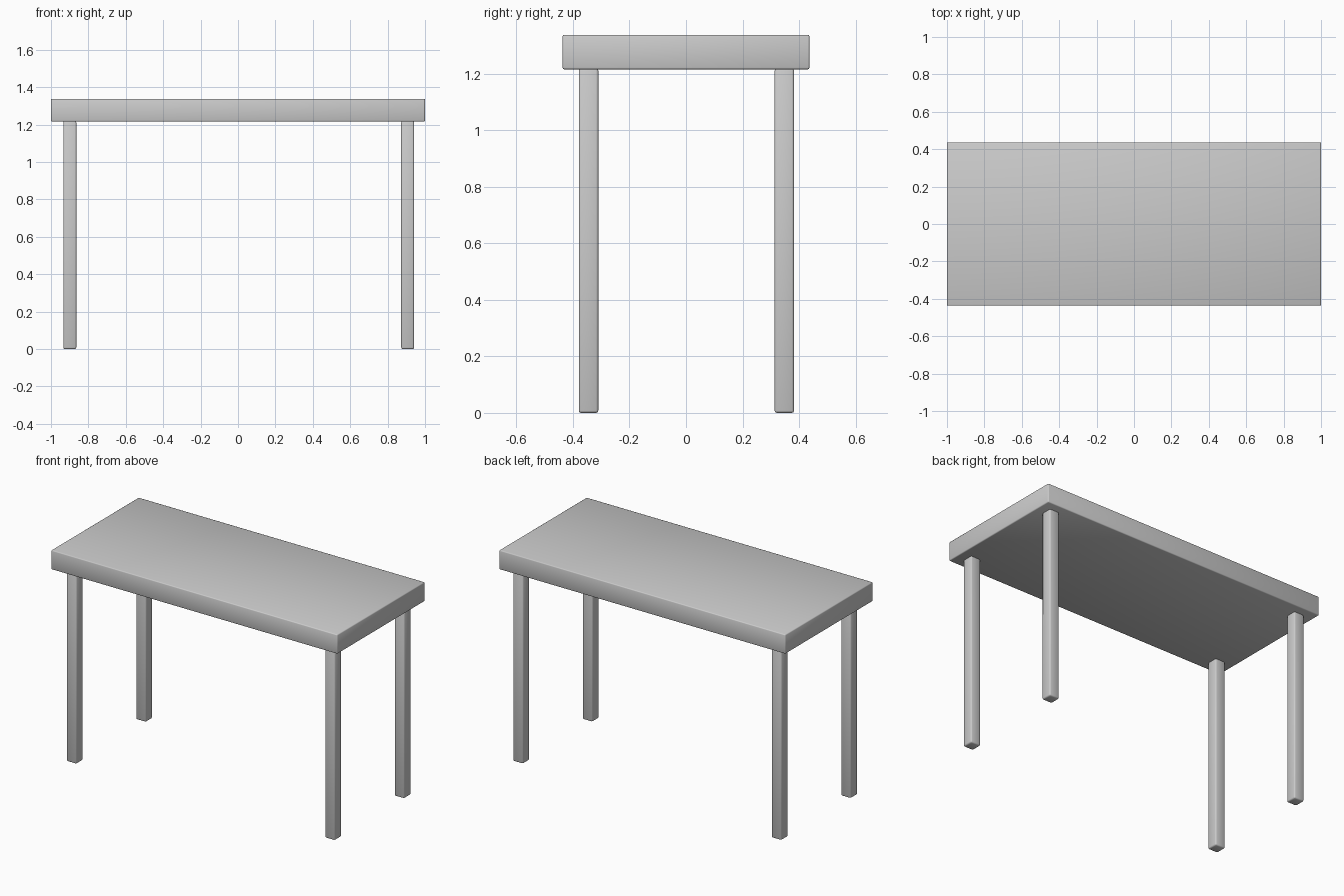
import bpy

if "Cube" in bpy.data.objects:
    bpy.data.objects.remove(bpy.data.objects["Cube"])


def rounded_box(name, center, size, bevel):
    """Box with softly rounded edges and smooth shading."""
    bpy.ops.mesh.primitive_cube_add(size=1, location=center)
    box = bpy.context.object
    box.name = name
    box.scale = size
    bpy.ops.object.transform_apply(location=False, rotation=False, scale=True)
    mod = box.modifiers.new("rounded_edges", 'BEVEL')
    mod.width = bevel
    mod.segments = 2
    bpy.ops.object.shade_smooth()
    return box


HEIGHT = 1.338      # overall height
UNDERSIDE = 1.216   # underside of the table top
LEG = 0.069         # leg thickness

# Table top
rounded_box("table_top", (0, 0, (HEIGHT + UNDERSIDE) / 2),
            (2.0, 0.874, HEIGHT - UNDERSIDE), 0.006)

# Four square legs
for side, x in (("left", -0.899), ("right", 0.907)):
    for end, y in (("front", -0.345), ("back", 0.348)):
        rounded_box(f"{end}_{side}_leg", (x, y, (UNDERSIDE + 0.003) / 2),
                    (LEG, LEG, UNDERSIDE + 0.003), 0.008)
